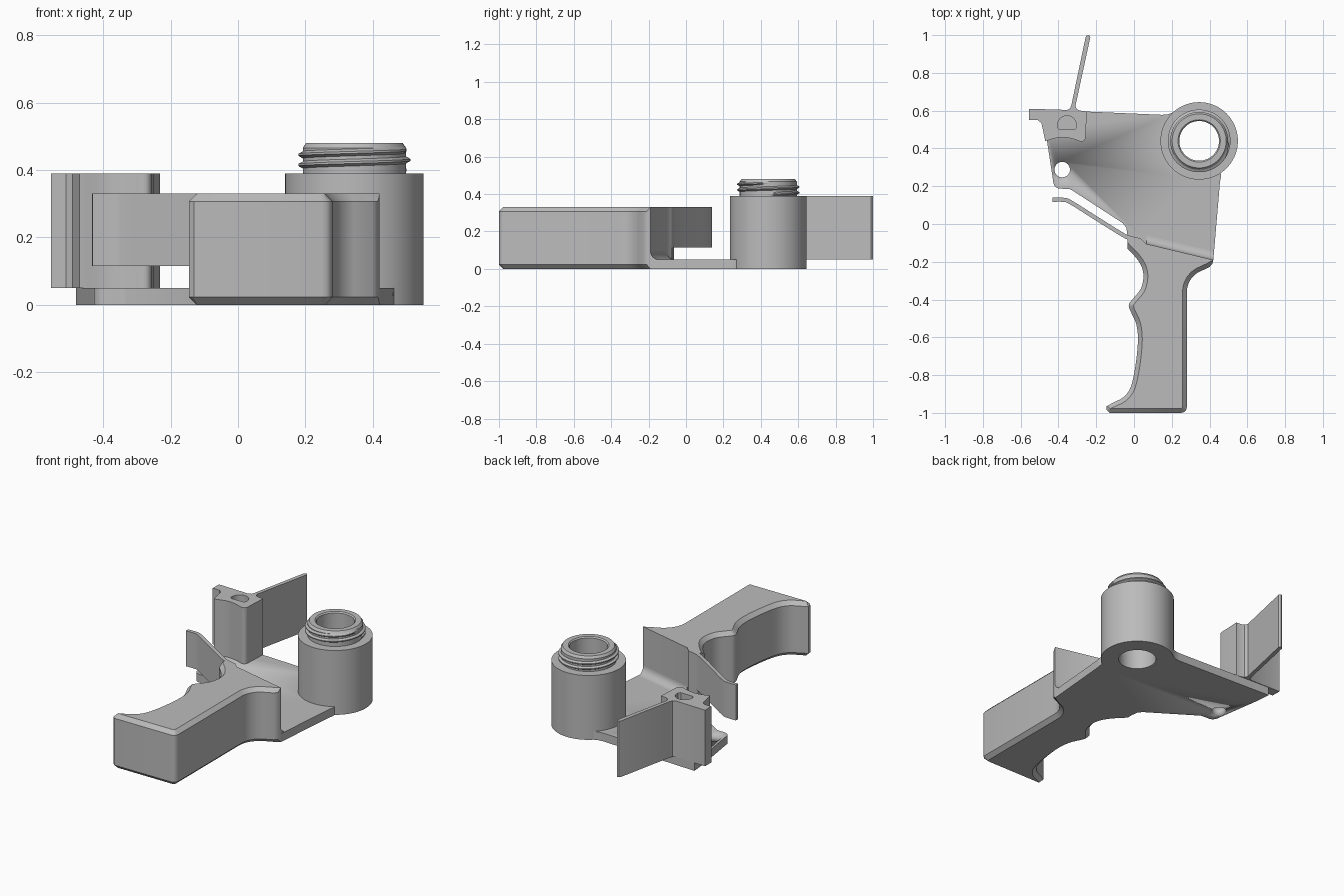
import bpy, bmesh, math
from mathutils import Vector

cube = bpy.data.objects.get("Cube")
if cube:
    bpy.data.objects.remove(cube, do_unlink=True)

GREY = (0.5, 0.5, 0.5, 1)
grey = bpy.data.materials.new("plain grey")
grey.use_nodes = True
grey.diffuse_color = GREY
grey.node_tree.nodes["Principled BSDF"].inputs["Base Color"].default_value = GREY

PLATE_TOP, GRIP_TOP, POST_TOP = 0.05, 0.33, 0.39
BARREL = Vector((0.345, 0.44, 0))


def finish(name, bm):
    bmesh.ops.recalc_face_normals(bm, faces=bm.faces)
    mesh = bpy.data.meshes.new(name)
    bm.to_mesh(mesh)
    bm.free()
    mesh.materials.append(grey)
    obj = bpy.data.objects.new(name, mesh)
    bpy.context.collection.objects.link(obj)
    bpy.ops.object.select_all(action='DESELECT')
    obj.select_set(True)
    bpy.context.view_layer.objects.active = obj
    bpy.ops.object.shade_smooth_by_angle(angle=math.radians(32))
    return obj


def sweep(section, move):
    """Closed solid from a flat 3D section moved along a vector."""
    bm = bmesh.new()
    face = bm.faces.new([bm.verts.new(p) for p in section])
    new = bmesh.ops.extrude_face_region(bm, geom=[face])["geom"]
    bmesh.ops.translate(bm, vec=move, verts=[v for v in new if isinstance(v, bmesh.types.BMVert)])
    return bm


def prism(outline, z0, z1):
    return sweep([(p[0], p[1], z0) for p in outline], (0, 0, z1 - z0))


def arc(cx, cy, r, a0, a1, n):
    angles = [math.radians(a0 + (a1 - a0) * i / n) for i in range(n + 1)]
    return [(cx + r * math.cos(a), cy + r * math.sin(a)) for a in angles]


def curve(points, steps=4):
    """Smooth curve through the points."""
    pts = [Vector(p) for p in points]
    pts = [pts[0]] + pts + [pts[-1]]
    out = []
    for a, b, c, d in zip(pts, pts[1:], pts[2:], pts[3:]):
        for i in range(steps):
            t = i / steps
            out.append(b + (c - a) * t / 2 + (a * 2 - b * 5 + c * 4 - d) * t * t / 2
                       + (b * 3 - a - c * 3 + d) * t ** 3 / 2)
    return out + [pts[-1]]


def ribbon(path, width):
    """Outline of a strip of even width along a path."""
    left, right = [], []
    for i, p in enumerate(path):
        d = (path[min(i + 1, len(path) - 1)] - path[max(i - 1, 0)]).normalized()
        n = Vector((-d.y, d.x)) * width / 2
        left.append(p + n)
        right.append(p - n)
    return left + right[::-1]


def cut(obj, name, outline, z0, z1):
    cutter = finish(name, prism(outline, z0, z1))
    cutter.hide_render = True
    cutter.hide_viewport = True
    mod = obj.modifiers.new(name, 'BOOLEAN')
    mod.operation = 'DIFFERENCE'
    mod.solver = 'EXACT'
    mod.object = cutter


# Wall between the grip and the plate, left end first
wall = [(-0.035, -0.065), (0.035, -0.075), (0.065, -0.105), (0.42, -0.19)]

# Base plate with its pin hole
outline = [(-0.48, 0.605), (-0.47, 0.5), (-0.43, 0.24)]
outline += arc(-0.39, 0.225, 0.038, 195, 270, 5)
outline += arc(-0.35, 0.15, 0.036, 95, 60, 3)
outline += [(-0.06, 0.005), (-0.04, -0.02)] + wall + [(0.455, 0.22), (0.462, 0.26)]
outline += arc(BARREL.x, BARREL.y, 0.2, 304, 128, 32)
outline += [(0.205, 0.59), (0.18, 0.581), (0.15, 0.578)]
plate = finish("base_plate", prism(outline, 0, PLATE_TOP))
cut(plate, "pin_hole_cutter", arc(-0.38, 0.288, 0.041, 0, 348.75, 31), -0.1, 0.2)

# Grip with finger grooves and chamfered rims
front = curve([(-0.035, -0.13), (0.012, -0.18), (0.042, -0.23), (0.05, -0.285),
               (0.035, -0.345), (-0.005, -0.395), (-0.028, -0.43), (-0.012, -0.475),
               (0.012, -0.53), (0.021, -0.61), (0.012, -0.72), (-0.005, -0.82),
               (-0.025, -0.88), (-0.06, -0.92), (-0.1, -0.94)], 3)
outline = [wall[0]] + front + [(-0.145, -0.965), (-0.145, -0.985), (-0.13, -1)]
outline += arc(0.25, -0.97, 0.03, -90, 0, 3)
outline += arc(0.40, -0.36, 0.12, 180, 118, 8) + [(0.4, -0.228), (0.415, -0.21)] + wall[:0:-1]
bm = prism(outline, 0, GRIP_TOP)
plain = [Vector(p) for p in wall]


def on_wall(v):
    return any((v.co.xy - p).length < 1e-4 for p in plain)


rims = [e for e in bm.edges
        if abs(e.verts[0].co.z - e.verts[1].co.z) < 1e-5 and not any(on_wall(v) for v in e.verts)]
bmesh.ops.bevel(bm, geom=rims, offset=0.023, segments=1, affect='EDGES',
                profile=0.5, clamp_overlap=False)
finish("grip", bm)

# Fillet at the foot of the wall
start, end = Vector((*wall[2], 0)), Vector((*wall[3], 0))
R = 0.045
section = [(start.x, start.y, PLATE_TOP)]
section += [(start.x, start.y + d, z) for d, z in arc(R, PLATE_TOP + R, R, 270, 180, 8)]
finish("wall_fillet", sweep(section, end - start))

# Trigger blade reaching out from the wall
path = curve([(-0.432, 0.128), (-0.375, 0.128), (-0.335, 0.115), (-0.2, 0.03),
              (-0.06, -0.057), (-0.02, -0.074), (0.035, -0.087)], 4)
finish("trigger", prism(ribbon(path, 0.022), 0.115, GRIP_TOP))

# Rear post with hook and long fin
outline = [(-0.555, 0.61), (-0.555, 0.55), (-0.51, 0.55), (-0.49, 0.535), (-0.47, 0.44)]
outline += curve([(-0.455, 0.443), (-0.39, 0.459), (-0.33, 0.452), (-0.285, 0.437)], 3)
outline += arc(-0.28, 0.46, 0.024, -70, 0, 4)
outline += [(-0.25, 0.596), (-0.285, 0.6), (-0.302, 0.607), (-0.31, 0.625)]
outline += [(-0.231, 0.99), (-0.238, 1), (-0.25, 0.998), (-0.256, 0.99)]
outline += [(-0.331, 0.632), (-0.338, 0.612), (-0.355, 0.604)]
post = finish("rear_post", prism(outline, PLATE_TOP, POST_TOP))
dome = arc(-0.355, 0.523, 0.05, 0, 180, 16)
dome += [(-0.405, 0.51), (-0.395, 0.5), (-0.315, 0.5), (-0.305, 0.51)]
cut(post, "pocket_cutter", dome, 0.1, 0.5)

# Barrel with bore and threaded neck, turned from a profile
profile = [(0.105, 0), (0.205, 0), (0.205, POST_TOP), (0.153, POST_TOP),
           (0.153, 0.466), (0.143, 0.48), (0.112, 0.48), (0.105, 0.473)]
bm = bmesh.new()
verts = [bm.verts.new(BARREL + Vector((r, 0, z))) for r, z in profile]
edges = [bm.edges.new((a, b)) for a, b in zip(verts, verts[1:] + verts[:1])]
bmesh.ops.spin(bm, geom=verts + edges, cent=BARREL, axis=(0, 0, 1),
               angle=math.tau, steps=72, use_merge=True)
bmesh.ops.remove_doubles(bm, verts=bm.verts, dist=1e-5)
finish("barrel", bm)

# Helical thread ridge on the neck
TURNS, STEPS, PITCH = 2, 128, 0.03
bm = bmesh.new()
rings = []
for i in range(STEPS + 1):
    a = math.tau * TURNS * i / STEPS
    z = 0.4 + PITCH * TURNS * i / STEPS
    grow = min(1, i / 6, (STEPS - i) / 6)
    crest = 0.153 + 0.013 * grow
    ring = [(0.15, z - 0.012), (crest, z - 0.003), (crest, z + 0.003), (0.15, z + 0.012)]
    rings.append([bm.verts.new(BARREL + Vector((r * math.cos(a), r * math.sin(a), h)))
                  for r, h in ring])
for p, q in zip(rings, rings[1:]):
    for k in range(4):
        m = (k + 1) % 4
        bm.faces.new((p[k], p[m], q[m], q[k]))
bm.faces.new(rings[0])
bm.faces.new(rings[-1])
finish("neck_thread", bm)
